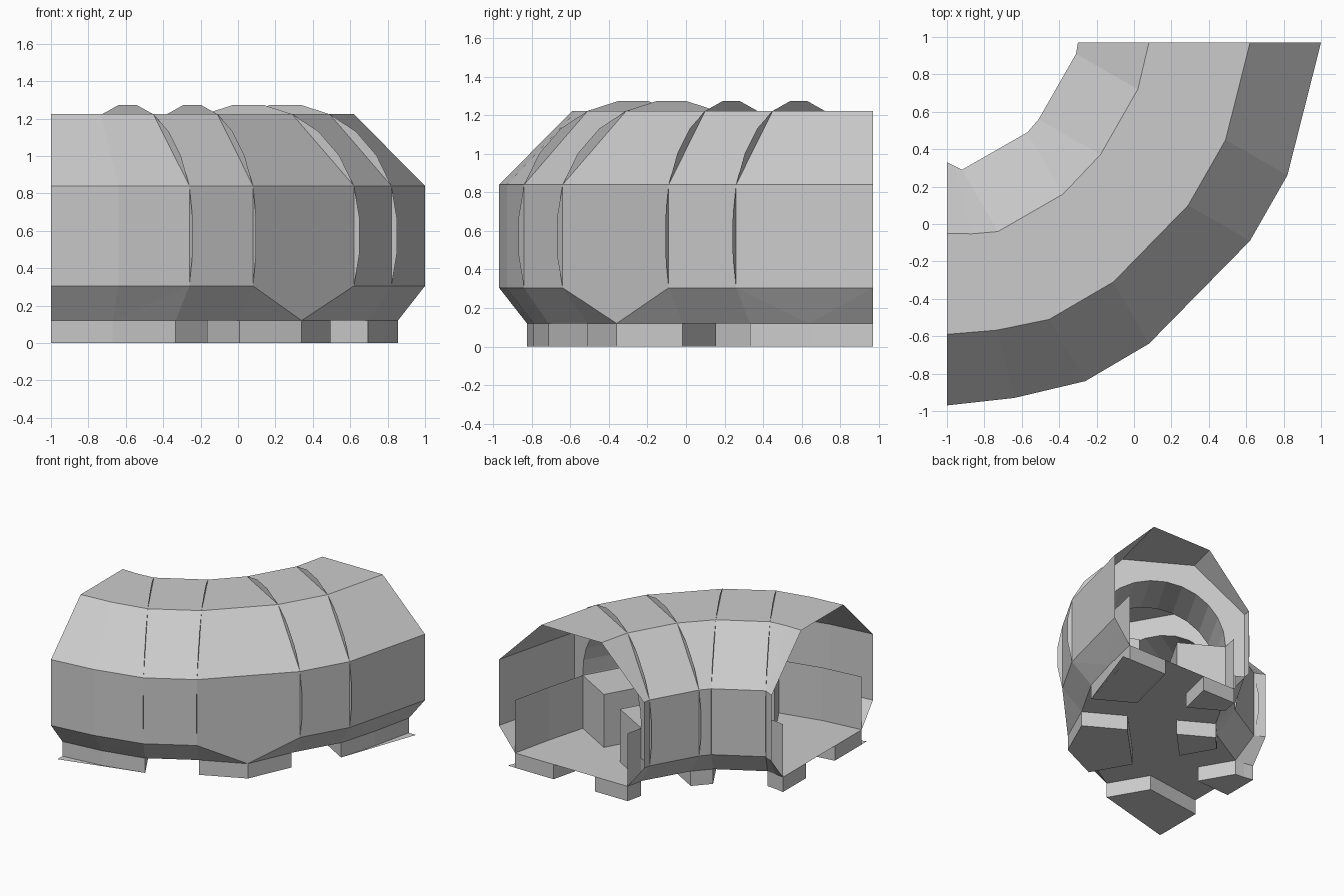
import bpy, bmesh
from math import pi, cos, sin
from mathutils import Vector

if "Cube" in bpy.data.objects:
    bpy.data.objects.remove(bpy.data.objects["Cube"])

# Cross-section stations along the bend: (inner wall xy, outer wall xy)
E0 = ((-.30, .97), (1, .97))
R1 = ((-.31, .91), (.82, .26))
R2 = ((-.51, .56), (.62, -.09))
R3 = ((-.57, .49), (.08, -.64))
R4 = ((-.92, .29), (-.26, -.84))
M = ((-.96, .31), (-.64, -.93))
E1 = ((-1, .33), (-1, -.97))
STATIONS = [E0, R1, R2, R3, R4, M, E1]
W = 1.3                       # tunnel width
IN, OUT = .145, 1.155         # base edges
# outer base corners in the middle of each wide section
TIPS = [Vector((.78, .64, .12)), Vector((.34, -.36, .12)), Vector((-.67, -.79, .12))]
WIDE = [[E0, R1], [R2, R3], [R4, M, E1]]
PANEL_H = .55
# profile (distance from inner wall, height)
PROFILE = [(IN, .12), (0, .305), (0, .84), (.38, 1.223),
           (.92, 1.223), (1.3, .84), (1.3, .305), (OUT, .12)]


def pt(st, s, z=0):
    a, b = Vector(st[0]), Vector(st[1])
    p = a.lerp(b, s / W)
    return Vector((p.x, p.y, z))


def at_z(p, z):
    return Vector((p.x, p.y, z))


def make(name, polys):
    bm = bmesh.new()
    for poly in polys:
        bm.faces.new([bm.verts.new(p) for p in poly])
    bmesh.ops.remove_doubles(bm, verts=bm.verts, dist=.0005)
    bmesh.ops.recalc_face_normals(bm, faces=bm.faces)
    me = bpy.data.meshes.new(name)
    bm.to_mesh(me)
    bm.free()
    ob = bpy.data.objects.new(name, me)
    bpy.context.collection.objects.link(ob)
    return ob


def prism(name, outline, z0, z1):
    n = len(outline)
    lo = [at_z(p, z0) for p in outline]
    hi = [at_z(p, z1) for p in outline]
    sides = [[lo[i], lo[(i + 1) % n], hi[(i + 1) % n], hi[i]] for i in range(n)]
    return make(name, [lo, hi] + sides)


def wall(name, path, z0, z1):
    return make(name, [[at_z(a, z0), at_z(b, z0), at_z(b, z1), at_z(a, z1)]
                       for a, b in zip(path, path[1:])])


# Tunnel shell; wide sections have a folded lower outer edge
polys = []
for a, b in zip(STATIONS, STATIONS[1:]):
    narrow = a in (R1, R3)
    pa = [pt(a, *p) for p in PROFILE]
    pb = [pt(b, *p) for p in PROFILE]
    for i in range(7 if narrow else 6):
        if not (a is R2 and i == 5):
            polys.append([pa[i], pb[i], pb[i + 1], pa[i + 1]])
low = lambda st: pt(st, *PROFILE[6])
base = lambda st: pt(st, OUT, .12)
for sec, tip in zip(WIDE, TIPS):
    a, b = sec[0], sec[-1]
    polys += [[low(a), tip, base(a)], [low(b), base(b), tip]]
    if a is R2:
        polys.append([pt(a, *PROFILE[5]), pt(b, *PROFILE[5]), low(b), tip, low(a)])
    else:
        polys += [[low(p), low(q), tip] for p, q in zip(sec, sec[1:])]
make("tunnel_shell", polys)

# Floor
polys = [[pt(a, IN, .12), base(a), base(b), pt(b, IN, .12)] for a, b in ((R1, R2), (R3, R4))]
for sec, tip in zip(WIDE, TIPS):
    polys.append([base(sec[0]), tip, base(sec[-1])] +
                 [pt(st, IN, .12) for st in reversed(sec)])
make("floor", polys)

# Feet and wall panels along both sides of the wide sections
for i, sec in enumerate(WIDE):
    ends = [sec[0], sec[-1]]
    for side, s0, s1 in (("inner", IN, .44), ("outer", OUT, .81)):
        edge = [pt(st, s0) for st in (ends if side == "outer" else sec)]
        if side == "outer":
            edge.insert(1, TIPS[i])
        back = [pt(st, s1) for st in reversed(ends)]
        prism(f"{side}_foot_{i + 1}", edge + back, 0, .12)
        wall(f"{side}_panel_{i + 1}", edge, .12, PANEL_H)

# Flared sole plates under the end feet
for i, (e, r) in enumerate(((E0, R1), (E1, R4))):
    make(f"sole_plate_{i + 1}", [[pt(r, OUT, .001), pt(e, 1.22, .001), pt(e, OUT, .001)]])

# Consoles in the narrow sections
for i, (a, b) in enumerate(((R1, R2), (R3, R4))):
    for side, s0, s1 in (("inner", IN, .51), ("outer", OUT, .79)):
        prism(f"{side}_console_{i + 1}", [pt(a, s0), pt(b, s0), pt(b, s1), pt(a, s1)],
              .12, PANEL_H)

# Rib outline: bulges slightly through each facet of the shell
arch = []
for p, q in zip(PROFILE[1:6], PROFILE[2:7]):
    p, q = Vector(p), Vector(q)
    d = (q - p).normalized()
    n = Vector((-d.y, d.x))
    h = .035 if abs(d.x) < .01 else .05
    arch += [p, p.lerp(q, .33) + n * h, p.lerp(q, .67) + n * h]
arch.append(Vector(PROFILE[6]))
# Round inner opening that rests on the consoles
K = len(arch) - 3
opening = [Vector((.65 - .505 * cos(pi * k / K), .56 + .505 * sin(pi * k / K)))
           for k in range(K + 1)]
opening = [Vector((IN, .305))] + opening + [Vector((OUT, .305))]

# Rounded arch linings: a rib plate at each end joined by an inner band
for i, (a, b) in enumerate(((R1, R2), (R3, R4))):
    loops = [[pt(st, p.x, p.y) for p in path]
             for st, path in ((a, arch), (a, opening), (b, opening), (b, arch))]
    polys = []
    for A, B in zip(loops, loops[1:]):
        polys += [[A[j], A[j + 1], B[j + 1], B[j]] for j in range(len(A) - 1)]
    make(f"arch_lining_{i + 1}", polys)
